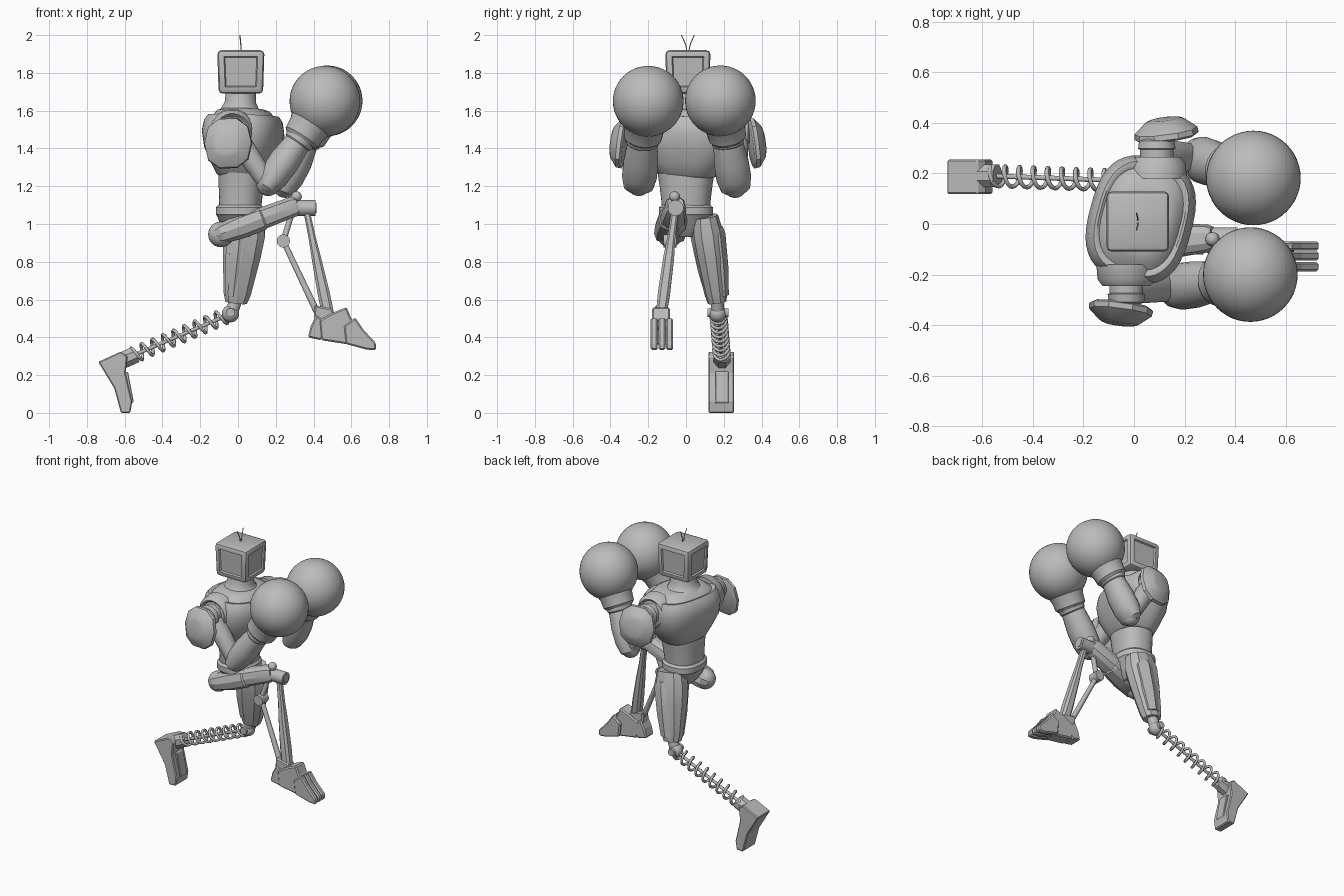
import bpy, bmesh, math
from mathutils import Vector, Matrix

if "Cube" in bpy.data.objects:
    bpy.data.objects.remove(bpy.data.objects["Cube"], do_unlink=True)

grey = bpy.data.materials.new("plain grey")
grey.use_nodes = True
grey.diffuse_color = (0.5, 0.5, 0.5, 1)
grey.node_tree.nodes["Principled BSDF"].inputs["Base Color"].default_value = (0.5, 0.5, 0.5, 1)


def finish(name, bm, smooth=35, bevel=0):
    bmesh.ops.recalc_face_normals(bm, faces=bm.faces)
    mesh = bpy.data.meshes.new(name)
    bm.to_mesh(mesh)
    bm.free()
    mesh.materials.append(grey)
    ob = bpy.data.objects.new(name, mesh)
    bpy.context.collection.objects.link(ob)
    if bevel:
        mod = ob.modifiers.new("bevel", "BEVEL")
        mod.width, mod.segments = bevel, 1
    if smooth:
        bpy.ops.object.select_all(action="DESELECT")
        ob.select_set(True)
        bpy.context.view_layer.objects.active = ob
        bpy.ops.object.shade_smooth_by_angle(angle=math.radians(smooth))
    return ob


def loft(name, a, b, rings, sides=24, power=2, twist=0, smooth=35):
    """Skin rings of (position along a-b, half size u, half size v)."""
    a, b = Vector(a), Vector(b)
    w = (b - a).normalized()
    u = Vector((0, 1, 0)).cross(w)
    u = u.normalized() if u.length > 0.3 else Vector((1, 0, 0)).cross(w).normalized()
    v = w.cross(u)
    turn = Matrix.Rotation(math.radians(twist), 3, w)
    u, v = turn @ u, turn @ v
    bm = bmesh.new()
    loops = []
    for t, ru, rv in rings:
        loop = []
        for i in range(sides):
            ang = math.tau * (i + 0.5) / sides
            c, s = math.cos(ang), math.sin(ang)
            c = math.copysign(abs(c) ** (2 / power), c)
            s = math.copysign(abs(s) ** (2 / power), s)
            loop.append(bm.verts.new(a.lerp(b, t) + u * c * ru + v * s * rv))
        loops.append(loop)
    for lo, hi in zip(loops, loops[1:]):
        for i in range(sides):
            j = (i + 1) % sides
            bm.faces.new((lo[i], lo[j], hi[j], hi[i]))
    bm.faces.new(loops[0])
    bm.faces.new(loops[-1])
    return finish(name, bm, smooth)


def rod(name, a, b, r, r2=None, sides=12, smooth=35):
    r2 = r2 or r
    return loft(name, a, b, [(0, r, r), (1, r2, r2)], sides, smooth=smooth)


def ball(name, centre, r, segs=24):
    bm = bmesh.new()
    bmesh.ops.create_uvsphere(bm, u_segments=segs, v_segments=segs // 2, radius=r)
    bmesh.ops.translate(bm, vec=centre, verts=bm.verts)
    return finish(name, bm, 60)


def slab(name, outline, y0, y1, bevel=0.008):
    """Extrude an x-z outline across y."""
    bm = bmesh.new()
    face = bm.faces.new([bm.verts.new((x, y0, z)) for x, z in outline])
    ext = bmesh.ops.extrude_face_region(bm, geom=[face])["geom"]
    bmesh.ops.translate(bm, vec=(0, y1 - y0, 0), verts=[g for g in ext if isinstance(g, bmesh.types.BMVert)])
    return finish(name, bm, 0, bevel)


def tube(name, points, radius, cyclic=False):
    curve = bpy.data.curves.new(name, "CURVE")
    curve.dimensions, curve.bevel_depth, curve.bevel_resolution = "3D", radius, 1
    curve.use_fill_caps = True
    spline = curve.splines.new("POLY")
    spline.points.add(len(points) - 1)
    for p, co in zip(spline.points, points):
        p.co = (*co, 1)
    spline.use_cyclic_u = cyclic
    curve.materials.append(grey)
    ob = bpy.data.objects.new(name, curve)
    bpy.context.collection.objects.link(ob)
    return ob


# Head: chamfered box with raised frames on its four sides
bm = bmesh.new()
bmesh.ops.create_cube(bm, size=1)
for vert in bm.verts:
    taper = 1 if vert.co.z > 0 else 0.94
    vert.co = Vector((0.015 + vert.co.x * 0.25 * taper, 0.01 + vert.co.y * 0.24 * taper, 1.805 + vert.co.z * 0.23))
bmesh.ops.bevel(bm, geom=bm.edges[:], offset=0.022, segments=2, affect="EDGES", profile=0.5)
bm.normal_update()
sides = [f for f in bm.faces if f.calc_area() > 0.02 and abs(f.normal.z) < 0.3]
bmesh.ops.inset_individual(bm, faces=sides, thickness=0.018, depth=0)
bmesh.ops.inset_individual(bm, faces=sides, thickness=0.008, depth=-0.01)
finish("head", bm, 25)
for s in (-1, 1):
    tube("antenna", [(0.015, 0.01 + s * 0.004, 1.91), (0.015, 0.01 + s * 0.012, 1.95), (0.01, 0.01 + s * 0.034, 2.0)], 0.003)

# Neck, chest and waist, turned a little toward the right
loft("neck", (0.01, 0.01, 1.58), (0.015, 0.01, 1.71),
     [(0, 0.13, 0.14), (0.25, 0.1, 0.105), (0.5, 0.083, 0.085), (1, 0.08, 0.08)])
loft("chest", (0.02, 0.01, 1.25), (0.03, 0.02, 1.61),
     [(0, 0.11, 0.14), (0.03, 0.125, 0.155), (0.2, 0.155, 0.195), (0.42, 0.19, 0.24), (0.66, 0.205, 0.25),
      (0.82, 0.195, 0.24), (0.9, 0.175, 0.225), (0.9, 0.165, 0.21), (0.88, 0.155, 0.2), (0.97, 0.13, 0.16), (1, 0.1, 0.12)],
     40, 2.7, -15)
loft("abdomen", (0.01, 0, 1.06), (0.02, 0, 1.27),
     [(0, 0.11, 0.125), (0.3, 0.112, 0.13), (0.7, 0.118, 0.14), (1, 0.12, 0.15)], 32, 2.4, -8)
loft("pelvis", (0.01, 0, 0.93), (0.01, 0, 1.1),
     [(0, 0.05, 0.06), (0.3, 0.1, 0.1), (0.65, 0.12, 0.135), (0.7, 0.128, 0.145), (0.92, 0.128, 0.145), (1, 0.115, 0.13)], 28, 2.4)

# Arms: shoulder, pad, upper arm, forearm and large round glove
arms = {
    "right": (-1, (-0.03, -0.25, 1.49), (0.16, -0.25, 1.21), (0.35, -0.225, 1.48), (0.46, -0.20, 1.65)),
    "left": (1, (0.09, 0.27, 1.49), (0.25, 0.26, 1.2), (0.38, 0.215, 1.48), (0.472, 0.182, 1.652)),
}
for side, (s, shoulder, elbow, wrist, glove) in arms.items():
    sh = Vector(shoulder)
    loft(side + "_shoulder_socket", sh + Vector((0, -s * 0.09, 0)), sh + Vector((0, -s * 0.005, 0)),
         [(0, 0.12, 0.12), (0.7, 0.115, 0.115), (1, 0.095, 0.095), (0.8, 0.08, 0.08)])
    loft(side + "_shoulder_joint", sh - Vector((0, s * 0.06, 0)), sh + Vector((0, s * 0.075, 0)),
         [(0, 0.06, 0.06), (0.3, 0.075, 0.075), (0.33, 0.067, 0.067), (0.62, 0.067, 0.067),
          (0.65, 0.075, 0.075), (0.88, 0.07, 0.07), (1, 0.045, 0.045)])
    pad = sh + Vector((-0.02 if s < 0 else 0.04, s * 0.07, -0.065))
    loft(side + "_shoulder_pad", pad, pad + Vector((-0.01, s * 0.075, 0.01)),
         [(0, 0.12, 0.115), (0.12, 0.138, 0.128), (0.4, 0.135, 0.125), (0.9, 0.085, 0.08), (1, 0.06, 0.055)], 10, 2.4)
    loft(side + "_upper_arm", shoulder, elbow,
         [(0, 0.05, 0.05), (0.3, 0.062, 0.065), (0.7, 0.055, 0.06), (1, 0.05, 0.055)], 12)
    ball(side + "_elbow", elbow, 0.062)
    loft(side + "_forearm", elbow, wrist,
         [(-0.13, 0.035, 0.05), (-0.06, 0.06, 0.078), (0.15, 0.078, 0.093), (0.45, 0.083, 0.092),
          (0.8, 0.07, 0.08), (0.82, 0.078, 0.086), (1, 0.09, 0.092)])
    loft(side + "_glove_cuff", wrist, glove,
         [(-0.2, 0.085, 0.085), (-0.12, 0.1, 0.1), (0.15, 0.105, 0.105), (0.5, 0.13, 0.13)])
    ball(side + "_glove", glove, 0.187, 48)

# Raised right leg: armoured thigh, knee, shin struts
ball("right_hip", (-0.09, -0.085, 0.945), 0.068)
loft("right_thigh", (-0.11, -0.085, 0.94), (0.315, -0.055, 1.1),
     [(-0.06, 0.035, 0.05), (0.04, 0.055, 0.085), (0.3, 0.068, 0.088), (0.55, 0.066, 0.078), (0.57, 0.06, 0.07),
      (0.95, 0.056, 0.055), (1, 0.045, 0.045)], 10, 2.6, 0, 25)
rod("right_knee_axle", (0.29, -0.055, 1.085), (0.41, -0.055, 1.085), 0.042, sides=20)
rod("right_knee_hub", (0.38, -0.055, 1.085), (0.415, -0.055, 1.085), 0.028, sides=16)
ball("right_knee_pivot", (0.31, -0.06, 1.145), 0.028, 16)
loft("right_shin", (0.365, -0.06, 1.06), (0.475, -0.13, 0.53),
     [(0, 0.018, 0.02), (0.25, 0.02, 0.022), (0.45, 0.026, 0.03), (0.8, 0.034, 0.034), (1, 0.034, 0.03)], 8, 3, 0, 25)
joint = (0.24, -0.085, 0.91)
rod("right_upper_link", (0.31, -0.06, 1.14), joint, 0.016)
rod("right_link_pivot", (0.24, -0.12, 0.91), (0.24, -0.05, 0.91), 0.035, sides=18)
rod("right_lower_link", joint, (0.415, -0.13, 0.54), 0.015, 0.018)

# Right foot: ankle block, heel, instep and toes
slab("right_ankle", [(0.405, 0.57), (0.5, 0.55), (0.53, 0.46), (0.4, 0.45)], -0.165, -0.095)
slab("right_heel", [(0.415, 0.52), (0.385, 0.46), (0.37, 0.4), (0.44, 0.385), (0.48, 0.46)], -0.175, -0.085)
slab("right_instep", [(0.43, 0.49), (0.5, 0.53), (0.575, 0.56), (0.6, 0.5), (0.635, 0.46), (0.6, 0.36), (0.44, 0.385)], -0.18, -0.085)
for y in (-0.187, -0.145, -0.105):
    slab("right_toe", [(0.56, 0.46), (0.62, 0.505), (0.665, 0.44), (0.73, 0.37), (0.73, 0.332), (0.68, 0.335), (0.57, 0.365)],
         y, y + 0.036)

# Left leg: panelled thigh, knee ball
hip, knee = (0.045, 0.1, 1.04), (-0.01, 0.165, 0.585)
loft("left_thigh", hip, knee,
     [(0, 0.095, 0.07), (0.2, 0.115, 0.085), (0.45, 0.105, 0.08), (0.9, 0.075, 0.06), (1, 0.06, 0.05)], 10, 2.3, 0, 20)
for k in (-1, 1):
    loft("left_thigh_panel", (0.035 + 0.02 * k, 0.11 + 0.035 * k, 0.98), (-0.01 + 0.015 * k, 0.165 + 0.02 * k, 0.62),
         [(0, 0.05, 0.05), (0.1, 0.078, 0.06), (0.6, 0.068, 0.056), (1, 0.05, 0.042)], 6, 2.4, 0, 20)
ball("left_knee", (-0.04, 0.168, 0.525), 0.046)
rod("left_knee_pin", (-0.04, 0.115, 0.53), (-0.04, 0.225, 0.53), 0.024)
rod("left_knee_post", (-0.01, 0.165, 0.6), (-0.035, 0.168, 0.53), 0.035)

# Spring shin
top, end = Vector((-0.06, 0.172, 0.515)), Vector((-0.565, 0.19, 0.3))
along = (end - top).normalized()
across = Vector((0, 1, 0))
up = along.cross(across).normalized()
turns, steps = 9, 16
coil = []
for i in range(turns * steps + 1):
    ang = math.tau * i / steps
    coil.append(top.lerp(end, i / (turns * steps)) + 0.04 * (across * math.cos(ang) + up * math.sin(ang)))
tube("left_shin_spring", coil, 0.009)
rod("left_shin_rod", top, end, 0.01)

# Left foot: clamp, block and sole slot frame
rod("left_ankle_clamp", (-0.54, 0.19, 0.31), (-0.64, 0.19, 0.265), 0.048, sides=8, smooth=0)
slab("left_foot", [(-0.74, 0.27), (-0.62, 0.325), (-0.585, 0.3), (-0.595, 0.21), (-0.56, 0.06), (-0.57, 0.0),
                   (-0.62, 0.0), (-0.655, 0.13)], 0.118, 0.255, 0.006)
slab("left_foot_plate", [(-0.6, 0.22), (-0.582, 0.215), (-0.552, 0.06), (-0.57, 0.04)], 0.155, 0.225, 0.003)
